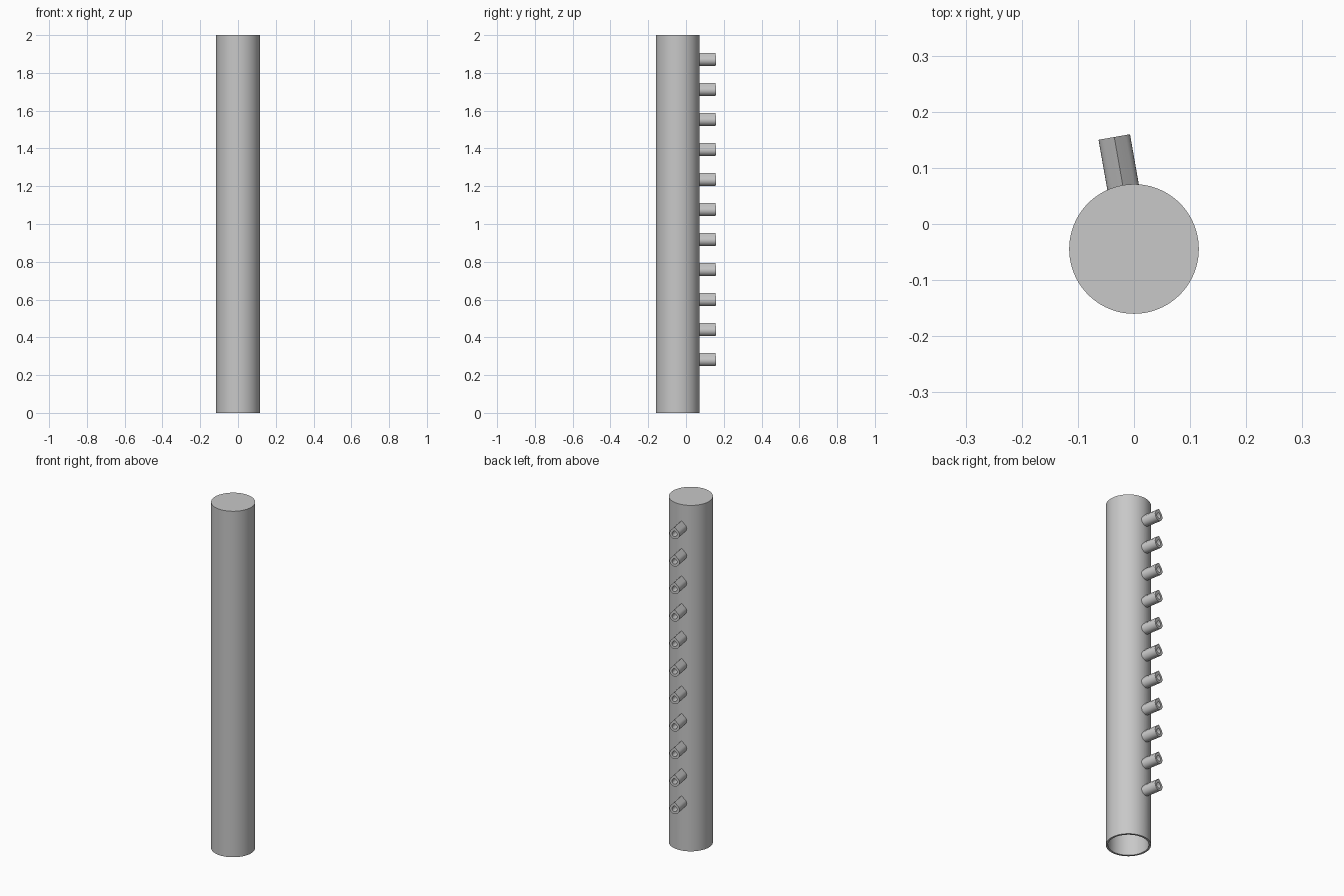
import bpy, bmesh
from math import sin, cos, pi, radians
from mathutils import Matrix

if "Cube" in bpy.data.objects:
    bpy.data.objects.remove(bpy.data.objects["Cube"], do_unlink=True)

HEIGHT, RADIUS, WALL = 2.0, 0.1155, 0.011
CENTRE_Y = -0.0445
NOZZLE_R, BORE_R = 0.0285, 0.0145
NOZZLE_START, NOZZLE_END = 0.107, 0.2026
COUNT, LOWEST, SPACING = 11, 0.276, 0.159

grey = bpy.data.materials.new("grey plastic")
grey.use_nodes = True
colour = (0.58, 0.58, 0.58, 1)
grey.diffuse_color = colour
grey.node_tree.nodes["Principled BSDF"].inputs["Base Color"].default_value = colour


def make_object(name, bm):
    bmesh.ops.recalc_face_normals(bm, faces=bm.faces)
    mesh = bpy.data.meshes.new(name)
    bm.to_mesh(mesh)
    bm.free()
    mesh.materials.append(grey)
    obj = bpy.data.objects.new(name, mesh)
    bpy.context.collection.objects.link(obj)
    return obj


def cylinder(name, radius, z0, z1):
    bm = bmesh.new()
    bmesh.ops.create_cone(bm, cap_ends=True, segments=96, radius1=radius, radius2=radius,
                          depth=z1 - z0,
                          matrix=Matrix.Translation((0, CENTRE_Y, (z0 + z1) / 2)))
    return make_object(name, bm)


def teardrop(radius, steps=24):
    """Round below, with 45 degree sides meeting in a point on top."""
    points = [(0, radius * 2 ** 0.5)]
    for i in range(steps + 1):
        a = radians(135) + radians(270) * i / steps
        points.append((radius * cos(a), radius * sin(a)))
    return points


def placement(i):
    return (Matrix.Translation((0, CENTRE_Y, LOWEST + i * SPACING))
            @ Matrix.Rotation(radians(10), 4, 'Z'))


def ring(bm, radius, y, matrix):
    return [bm.verts.new(matrix @ Matrix.Translation((x, y, z)).translation)
            for x, z in teardrop(radius)]


def bridge(bm, a, b):
    for k in range(len(a)):
        n = (k + 1) % len(a)
        bm.faces.new((a[k], a[n], b[n], b[k]))


def smooth(obj):
    bpy.ops.object.select_all(action='DESELECT')
    obj.select_set(True)
    bpy.context.view_layer.objects.active = obj
    bpy.ops.object.shade_smooth_by_angle(angle=radians(30))


# Pipe body, closed on top and open below
pipe = cylinder("pipe", RADIUS, 0, HEIGHT)
core = cylinder("core_cutter", RADIUS - WALL, -0.1, HEIGHT - WALL)

# Cutters for the holes behind the nozzles
bm = bmesh.new()
for i in range(COUNT):
    near = ring(bm, BORE_R, 0.05, placement(i))
    far = ring(bm, BORE_R, 0.15, placement(i))
    bridge(bm, near, far)
    bm.faces.new(near)
    bm.faces.new(far)
bores = make_object("bore_cutter", bm)

for cutter in (core, bores):
    cutter.hide_render = True
    mod = pipe.modifiers.new(cutter.name, 'BOOLEAN')
    mod.operation = 'DIFFERENCE'
    mod.solver = 'EXACT'
    mod.object = cutter
bpy.context.view_layer.update()
cut_mesh = bpy.data.meshes.new_from_object(
    pipe.evaluated_get(bpy.context.evaluated_depsgraph_get()))
pipe.modifiers.clear()
pipe.data = cut_mesh
for cutter in (core, bores):
    bpy.data.objects.remove(cutter, do_unlink=True)
smooth(pipe)

# Row of hollow teardrop nozzles
for i in range(COUNT):
    bm = bmesh.new()
    m = placement(i)
    loops = [ring(bm, r, y, m) for r, y in ((NOZZLE_R, NOZZLE_START), (NOZZLE_R, NOZZLE_END),
                                            (BORE_R, NOZZLE_END), (BORE_R, NOZZLE_START))]
    for k in range(4):
        bridge(bm, loops[k], loops[(k + 1) % 4])
    smooth(make_object(f"nozzle_{i + 1}", bm))
